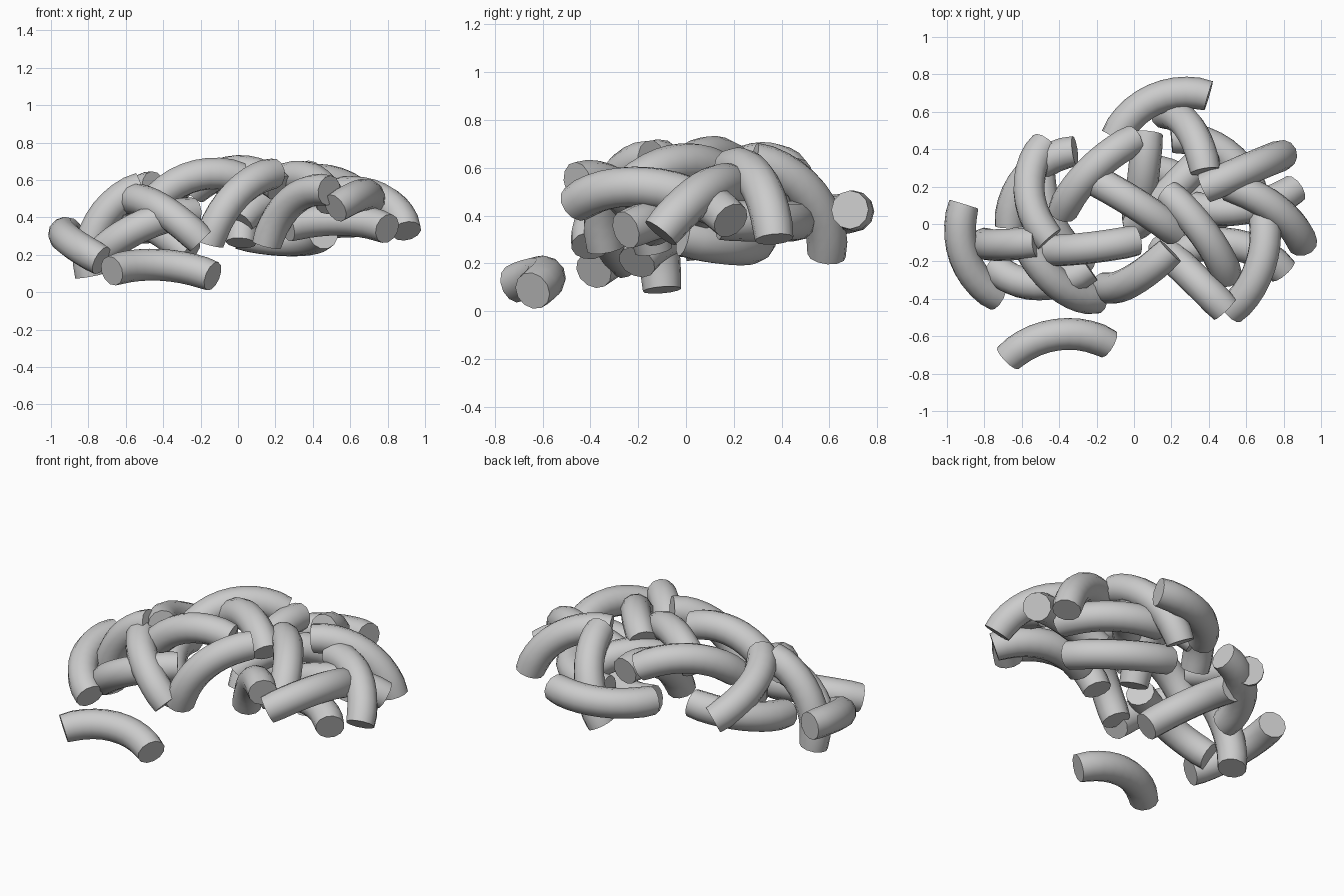
import bpy, bmesh, math
from mathutils import Vector

if "Cube" in bpy.data.objects:
    bpy.data.objects.remove(bpy.data.objects["Cube"])

# Every piece is the same bent tube: fixed chord, bulge and thickness
CHORD, BULGE, RADIUS, SIDES, SEGS = 0.545, 0.1, 0.085, 12, 10
BEND = (CHORD ** 2 / 4 + BULGE ** 2) / (2 * BULGE)   # bend radius
HALF = math.asin(CHORD / 2 / BEND)                   # half sweep angle


def bent_tube(name, x, y, z, heading, pitch, height, side):
    """Tube with chord centre (x, y, z), bulging away from (0, 0, height) if
    side is 1 and toward it if side is -1."""
    mid = Vector((x, y, z))
    h, p = math.radians(heading), math.radians(pitch)
    along = Vector((math.cos(h) * math.cos(p), math.sin(h) * math.cos(p), math.sin(p)))
    out = (mid - Vector((0, 0, height))) * side
    out = (out - along * out.dot(along)).normalized()
    across = along.cross(out)
    centre = mid + out * (BULGE - BEND)
    bm = bmesh.new()
    rings = []
    for i in range(SEGS + 1):
        a = HALF * (2 * i / SEGS - 1)
        spoke = out * math.cos(a) + along * math.sin(a)
        rad = RADIUS * (0.95 if i in (0, SEGS) else 1)
        rings.append([])
        for k in range(SIDES):
            t = math.tau * k / SIDES
            rings[-1].append(bm.verts.new(
                centre + spoke * (BEND + rad * math.cos(t)) + across * (rad * math.sin(t))))
    for p0, p1 in zip(rings, rings[1:]):
        for k in range(SIDES):
            j = (k + 1) % SIDES
            bm.faces.new((p0[k], p0[j], p1[j], p1[k]))
    bm.faces.new(rings[0])
    bm.faces.new(rings[-1])
    bmesh.ops.recalc_face_normals(bm, faces=bm.faces)
    mesh = bpy.data.meshes.new(name)
    bm.to_mesh(mesh)
    bm.free()
    obj = bpy.data.objects.new(name, mesh)
    bpy.context.collection.objects.link(obj)
    obj.select_set(True)
    bpy.context.view_layer.objects.active = obj


# Pieces draped over the heap, bulging up and out: x, y, z, heading, pitch
DOME = {
    "far_left": (-.82, -.14, .245, -70, -16),
    "left_front": (-.39, -.24, .385, -40, -24),
    "top_front": (-.24, -.115, .515, 6, 21),
    "top_back": (-.19, .26, .53, 45, 8),
    "top_middle": (-.01, .105, .55, -32, 2),
    "centre_front": (.02, -.24, .45, 29, 43),
    "rear_drop": (.27, .435, .43, -54, 46),
    "right_rear": (.585, .28, .45, 23, -33),
    "right_end": (.7, .05, .425, -38, -21),
    "right_front": (.605, -.2, .455, -108, -1),
    "front_bend": (.32, -.295, .4, -44, 32),
    "right_ridge": (.34, -.06, .52, -54, -10),
    "left_drop": (-.655, -.1, .325, 0, 60),
    "middle_low": (-.38, .03, .27, 117, 14),
    "middle_inner": (.045, .25, .4, -97, -30),
    "short_inner": (.2, .18, .4, 45, 5),
}
# Pieces bulging sideways, away from the middle
OUTWARD = {
    "rear_arch": (.15, .575, .41, 24, 3),
    "left_top": (-.465, .17, .465, -87, 22),
    "left_low": (-.49, -.235, .315, 0, 24),
    "left_back": (-.49, .19, .35, -131, -13),
    "right_inner": (.42, .3, .38, -36, 0),
    "cross_inner": (.23, .14, .31, -34, 0),
}
# Pieces bulging sideways, toward the middle
INWARD = {
    "loose_front": (-.405, -.68, .1, 8, -3),
    "right_low": (.59, .14, .37, 10, 2),
    "front_low": (.53, -.2, .345, -11, -1),
}
for group, height, side in ((DOME, -.12, 1), (OUTWARD, .4, 1), (INWARD, .4, -1)):
    for name, place in group.items():
        bent_tube("tube_" + name, *place, height, side)
bpy.ops.object.shade_smooth_by_angle(angle=math.radians(40))
